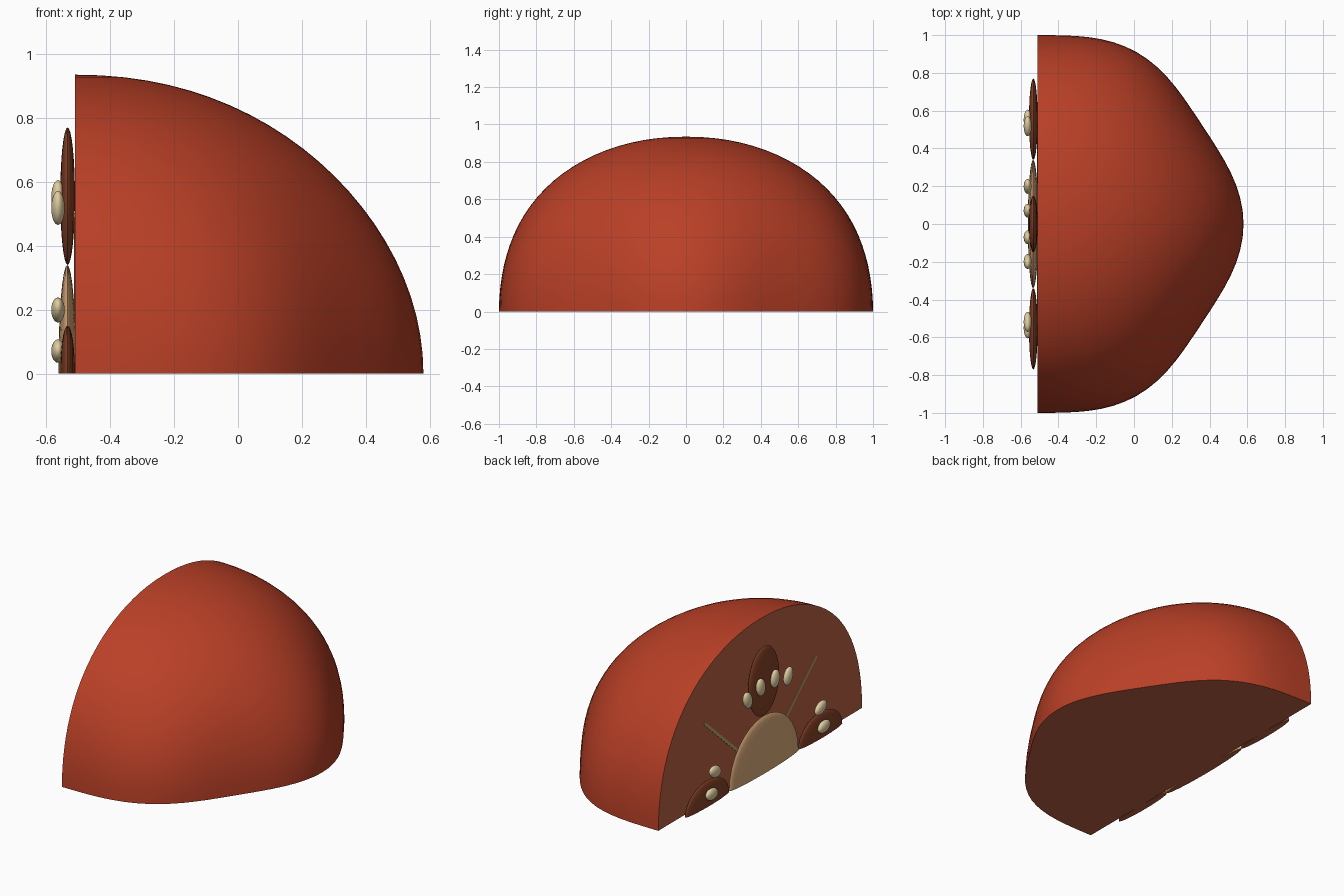
import bpy, bmesh, math
from mathutils import Matrix, Vector

if "Cube" in bpy.data.objects:
    bpy.data.objects.remove(bpy.data.objects["Cube"])

CUT_X = -0.51


def material(name, rgb):
    m = bpy.data.materials.new(name)
    m.use_nodes = True
    m.diffuse_color = (*rgb, 1)
    m.node_tree.nodes["Principled BSDF"].inputs["Base Color"].default_value = (*rgb, 1)
    return m


skin = material("red skin", (0.49, 0.051, 0.02))
flesh = material("brown red flesh", (0.49, 0.12, 0.058))
gel = material("dark gel", (0.24, 0.055, 0.02))
core_tan = material("tan core", (0.74, 0.42, 0.20))
cream = material("cream seed", (0.75, 0.62, 0.36))
olive = material("olive wall", (0.50, 0.38, 0.17))


def slice_solid(bm, normal):
    """Cut through the origin, keep the side the normal points to, and cap it."""
    bmesh.ops.bisect_plane(bm, geom=bm.verts[:] + bm.edges[:] + bm.faces[:], dist=1e-5,
                           plane_co=(0, 0, 0), plane_no=normal, clear_inner=True)
    rim = [e for e in bm.edges if e.is_boundary]
    if rim:
        bmesh.ops.edgeloop_fill(bm, edges=rim)


def paint_caps(bm, axes):
    """Second material on the faces lying in a cutting plane."""
    for f in bm.faces:
        f.material_index = int(any(all(abs(v.co[a]) < 1e-4 for v in f.verts) for a in axes))


def finish(name, bm, *mats):
    bmesh.ops.recalc_face_normals(bm, faces=bm.faces[:])
    mesh = bpy.data.meshes.new(name)
    bm.to_mesh(mesh)
    bm.free()
    for m in mats:
        mesh.materials.append(m)
    obj = bpy.data.objects.new(name, mesh)
    bpy.context.collection.objects.link(obj)
    bpy.ops.object.select_all(action="DESELECT")
    obj.select_set(True)
    bpy.context.view_layer.objects.active = obj
    bpy.ops.object.shade_smooth_by_angle(angle=math.radians(40))


def body_point(v):
    """Full round profile whose lobes fade towards the top."""
    a = math.atan2(v.y, v.x)
    flat = max(1 - v.z ** 2, 1e-9)
    lobes = (-0.0177 + 0.019 * math.cos(2 * a) + 0.0077 * math.cos(4 * a)
             + 0.026 * math.cos(6 * a))
    r = (1.055 + flat ** 2 * lobes) * flat ** -0.025
    return Vector((v.x * r, v.y * r, v.z * 0.935))


def ellipsoid(name, mat, half, radius, angle, x):
    """Flat ellipsoid on the cut face; half = (depth, tangential, radial)."""
    bm = bmesh.new()
    bmesh.ops.create_uvsphere(bm, u_segments=32, v_segments=16, radius=1)
    # poles point out of the cut face, so the rim stays even
    bm.transform(Matrix.Rotation(math.pi / 2, 4, "Y"))
    bm.transform(Matrix.Translation((x, 0, 0)) @ Matrix.Rotation(angle, 4, "X")
                 @ Matrix.Translation((0, 0, radius)) @ Matrix.Diagonal((*half, 1)))
    slice_solid(bm, (0, 0, 1))
    paint_caps(bm, (2,))
    finish(name, bm, mat, flesh)


# Fruit wedge: lobed round body cut in quarters
bm = bmesh.new()
bmesh.ops.create_uvsphere(bm, u_segments=96, v_segments=48, radius=1)
for v in bm.verts:
    v.co = body_point(v.co)
slice_solid(bm, (1, 0, 0))
slice_solid(bm, (0, 0, 1))
paint_caps(bm, (0, 2))
bm.transform(Matrix.Translation((CUT_X, 0, 0)))
finish("fruit_wedge", bm, skin, flesh)

# Core at the middle of the cut face
ellipsoid("core", core_tan, (0.028, 0.34, 0.34), 0, 0, -0.534)

# Seed chambers around the core, with their seeds
for side, turn in (("right", 90), ("top", 0), ("left", -90)):
    ellipsoid(side + "_chamber", gel, (0.023, 0.15, 0.215), 0.555, math.radians(turn), -0.533)
    for i, offset in enumerate((-21, -7.3, 7.3, 21)):
        a = turn + offset
        if abs(a) < 90:
            ellipsoid(f"{side}_seed_{i + 1}", cream, (0.021, 0.036, 0.055), 0.555,
                      math.radians(a), -0.563)

# Thin walls between the chambers
for side, sign in (("right", 1), ("left", -1)):
    bm = bmesh.new()
    bmesh.ops.create_cube(bm, size=1)
    bm.transform(Matrix.Translation((CUT_X, 0, 0))
                 @ Matrix.Rotation(sign * math.radians(48), 4, "X")
                 @ Matrix.Translation((0, 0, 0.515)) @ Matrix.Diagonal((0.006, 0.018, 0.45, 1)))
    finish(side + "_wall", bm, olive)
